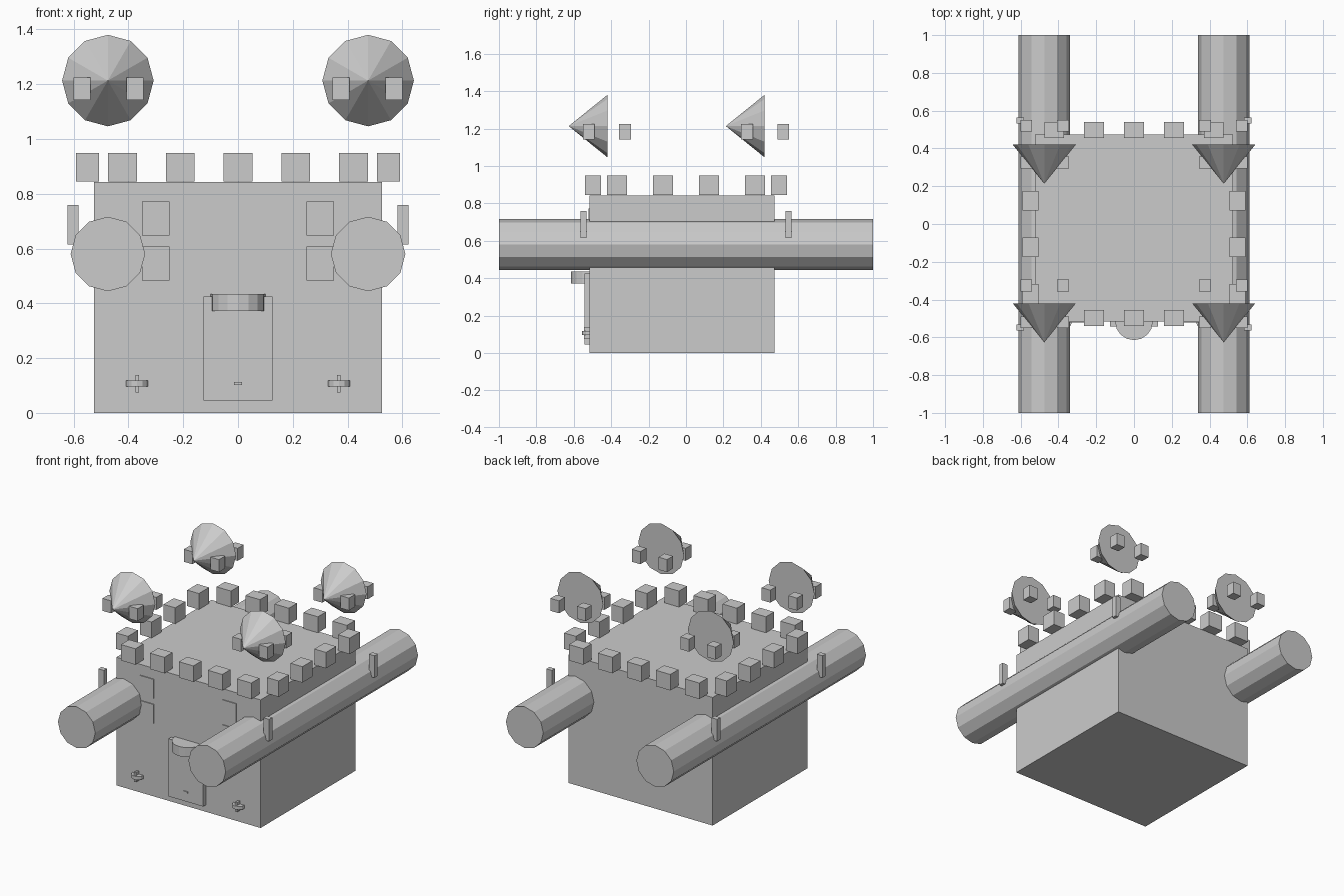
import bpy
from math import pi

if "Cube" in bpy.data.objects:
    bpy.data.objects.remove(bpy.data.objects["Cube"])


def box(name, x, y, z):
    """Box from (min, max) ranges on each axis."""
    bpy.ops.mesh.primitive_cube_add(size=1, location=[sum(r) / 2 for r in (x, y, z)])
    ob = bpy.context.object
    ob.name = name
    ob.scale = [r[1] - r[0] for r in (x, y, z)]
    bpy.ops.object.transform_apply(location=False, rotation=False, scale=True)
    return ob


def block(name, c, s):
    """Box from centre and size."""
    return box(name, *[(a - b / 2, a + b / 2) for a, b in zip(c, s)])


def cylinder(name, loc, r, h, sides=12, rot=(0, 0, 0)):
    bpy.ops.mesh.primitive_cylinder_add(vertices=sides, radius=r, depth=h,
                                        location=loc, rotation=rot)
    bpy.context.object.name = name


FRONT = -0.515

# Main keep
box("keep_body", (-0.525, 0.525), (FRONT, 0.473), (0, 0.843))

# Battlements: front and back rows, then side rows
for y in (-0.497, 0.497):
    for i in range(-2, 3):
        block("end_merlon", (i * 0.211, y, 0.897), (0.105, 0.085, 0.105))
for x in (-0.549, 0.549):
    for i in range(4):
        block("side_merlon", (x, -0.369 + i * 0.246, 0.897), (0.085, 0.105, 0.105))

for sx in (-1, 1):
    # Horizontal tower drums running front to back
    cylinder("tower_drum", (sx * 0.475, 0, 0.58), 0.136, 2.0, 12, (pi / 2, 0, 0))

    for sy in (-1, 1):
        # Cone roof with its apex toward the front
        base = sy * 0.42
        apex = base - 0.207
        if sy > 0:
            base, apex = 0.42, 0.213
        bpy.ops.mesh.primitive_cone_add(vertices=12, radius1=0.167, depth=base - apex,
                                        location=(sx * 0.475, (base + apex) / 2, 1.213),
                                        rotation=(pi / 2, 0, 0))
        bpy.context.object.name = "tower_roof"

        # Four small merlons around each roof
        for dx in (-0.097, 0.097):
            for dy in (-0.097, 0.097):
                block("tower_merlon", (sx * 0.473 + dx, sy * 0.423 + dy, 1.183),
                      (0.062, 0.062, 0.082))

        # Narrow slit plates outside the drums
        block("arrow_slit", (sx * 0.602, sy * 0.548, 0.687), (0.04, 0.033, 0.145))

    # Shallow front windows
    for z in (0.71, 0.545):
        block("window", (sx * 0.3, FRONT, z), (0.1, 0.012, 0.125))

    # Small wall brackets: flat disc with an upright pin
    cylinder("bracket_disc", (sx * 0.368, FRONT, 0.107), 0.04, 0.022)
    block("bracket_pin", (sx * 0.368, -0.53, 0.107), (0.013, 0.03, 0.064))

# Door, rounded canopy and handle
box("door", (-0.126, 0.126), (-0.543, FRONT + 0.01), (0.045, 0.424))
cylinder("door_canopy", (0, FRONT, 0.403), 0.1, 0.063, 16)
block("door_handle", (0, -0.544, 0.107), (0.03, 0.01, 0.012))
